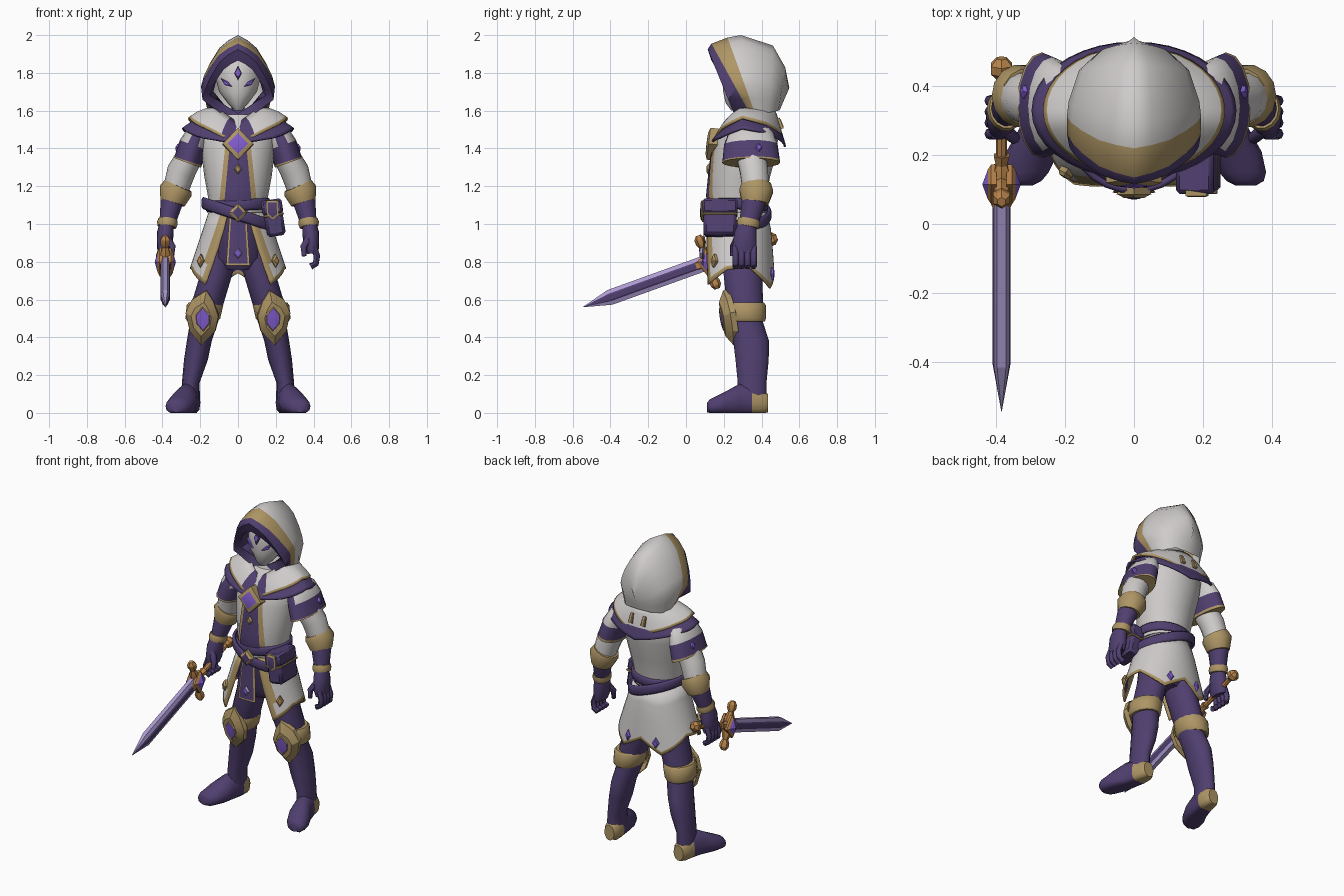
import bpy, bmesh, math
from mathutils import Matrix, Vector

cube = bpy.data.objects.get("Cube")
if cube:
    bpy.data.objects.remove(cube)

X, Y, Z = Vector((1, 0, 0)), Vector((0, 1, 0)), Vector((0, 0, 1))


def material(name, *rgb):
    m = bpy.data.materials.new(name)
    m.use_nodes = True
    m.diffuse_color = (*rgb, 1)
    m.node_tree.nodes["Principled BSDF"].inputs["Base Color"].default_value = (*rgb, 1)
    return m


WHITE = material("off white cloth", .62, .6, .59)
GOLD = material("tan gold trim", .42, .3, .13)
PURPLE = material("dark purple cloth", .08, .05, .16)
GEM = material("violet gem", .22, .11, .62)
LAVENDER = material("lavender steel", .42, .33, .64)
BRONZE = material("orange bronze", .48, .23, .07)


def grid(name, rows, mats, pick=lambda i, j: 0, wrap=False, caps=False, both=False, thick=0, angle=45):
    """Skin rows of points into a surface, optionally mirrored and thickened."""
    n, faces, index = len(rows[0]), [], []
    for i in range(len(rows) - 1):
        for j in range(n if wrap else n - 1):
            k = (j + 1) % n
            faces.append((i * n + j, i * n + k, (i + 1) * n + k, (i + 1) * n + j))
            index.append(pick(i, j))
    if caps:
        last = len(rows) - 1
        faces += [tuple(range(n)), tuple(range(last * n, last * n + n))]
        index += [pick(0, 0), pick(last - 1, 0)]
    me = bpy.data.meshes.new(name)
    me.from_pydata([tuple(p) for r in rows for p in r], [], faces)
    for m in mats:
        me.materials.append(m)
    for p, i in zip(me.polygons, index):
        p.material_index = i
    bm = bmesh.new()
    bm.from_mesh(me)
    bmesh.ops.remove_doubles(bm, verts=bm.verts, dist=.0002)
    bmesh.ops.recalc_face_normals(bm, faces=bm.faces)
    bm.to_mesh(me)
    bm.free()
    me.shade_smooth()
    me.set_sharp_from_angle(angle=math.radians(angle))
    ob = bpy.data.objects.new(name, me)
    bpy.context.collection.objects.link(ob)
    if both:
        ob.modifiers.new("Mirror", "MIRROR")
    if thick:
        s = ob.modifiers.new("Solidify", "SOLIDIFY")
        s.thickness, s.offset = thick, -1
        s.material_offset = s.material_offset_rim = 2
    return ob


def tube(name, rings, mats, sides=14, axis=None, ref=Y, **options):
    """Elliptical rings (x, y, z, half width, half depth) along a path."""
    centres, rows = [Vector(r[:3]) for r in rings], []
    for i, (c, ring) in enumerate(zip(centres, rings)):
        t = axis or (centres[min(i + 1, len(rings) - 1)] - centres[max(i - 1, 0)]).normalized()
        v = (ref - t * ref.dot(t)).normalized()
        u = v.cross(t)
        row = []
        for j in range(sides):
            a = math.tau * j / sides
            p = c + u * ring[3] * math.cos(a) + v * ring[4] * math.sin(a)
            p.z = max(p.z, 0)
            row.append(p)
        rows.append(row)
    return grid(name, rows, mats, wrap=True, caps=True, **options)


def plate(name, outline, at, normal, mats, depth=.01, inner=.62, peak=.012, back=.015, both=False):
    """Framed jewel: an outline with a bevelled frame and a raised centre."""
    n = Vector(normal).normalized()
    up = (Z - n * n.z).normalized()
    right = up.cross(n)
    rows = [[Vector(at) + (right * x + up * z) * s + n * d for x, z in outline]
            for s, d in ((1, -back), (1, 0), (inner, depth), (0, peak))]
    return grid(name, rows, mats, lambda i, j: int(i > 1), wrap=True, both=both, angle=25)


def diamond(w, h):
    return [(0, h), (w, 0), (0, -h), (-w, 0)]


def table(points, x):
    for (a, p), (b, q) in zip(points, points[1:]):
        if x <= b:
            return p + (q - p) * (x - a) / (b - a)
    return points[-1][1]


def panel(name, profile, top, bottom, mat, lift):
    """Thin plate hugging the front of a profile of (z, centre y, half width, half depth)."""
    rows = []
    for i in range(9):
        z, w = (a + (b - a) * i / 8 for a, b in zip(top, bottom))
        cy, rx, ry = (table([(r[0], r[k]) for r in profile], z) for k in (1, 2, 3))
        xs = [w * (j / 4 - 1) for j in range(9)]
        rows.append([(x, cy - ry * math.sqrt(1 - (x / rx) ** 2) - lift, z) for x in xs])
    grid(name, rows, [mat])


# Torso with the front panel
TORSO = [(1.05, .27, .15, .14), (1.15, .27, .16, .155), (1.25, .285, .178, .16),
         (1.38, .31, .195, .17), (1.48, .33, .2, .16), (1.58, .35, .11, .1)]
tube("tunic", [(0, cy, z, a, b) for z, cy, a, b in TORSO], [WHITE], 20, Z)
panel("chest_trim", TORSO, (1.44, .065), (1.11, .1), GOLD, .004)
panel("chest_panel", TORSO, (1.44, .042), (1.11, .073), PURPLE, .009)
plate("chest_gem", diamond(.082, .085), (0, .12, 1.425), (0, -1, .12), [GOLD, GEM], inner=.66, back=.05)
plate("small_chest_gem", diamond(.02, .03), (0, .12, 1.29), (0, -1, 0), [GOLD, GOLD])


# Shoulder mantle over a purple under-layer, with a purple V at the throat
def mantle(name, width, depth, hem, drop, mats):
    neck = [(0, 1.54), (60, 1.62), (180, 1.61)]
    rows = []
    for t in (0, .35, .7, .92, 1):
        row = []
        for a in range(0, 181, 10):
            s, c = math.sin(math.radians(a)), math.cos(math.radians(a))
            inner = Vector((.12 * s, .35 - .12 * c, table(neck, a) - drop))
            outer = Vector((width * s, .33 - depth * c, table(hem, a)))
            row.append(inner.lerp(outer, t) + Z * .06 * t * (1 - t))
        rows.append(row)
    grid(name, rows, mats, lambda i, j: 1 if i == 3 else 2 * int(j < 2), both=True, thick=.012)


TRIMMED = [WHITE, GOLD, PURPLE, GOLD]
mantle("shoulder_mantle", .265, .188, [(0, 1.42), (35, 1.5), (80, 1.565), (120, 1.53), (180, 1.44)], 0, TRIMMED)
mantle("under_mantle", .298, .2, [(0, 1.43), (40, 1.46), (80, 1.51), (120, 1.485), (180, 1.41)], .03, [PURPLE])
plate("mantle_marks", [(-.01, .03), (.01, .03), (.014, -.03), (-.014, -.03)], (.045, .505, 1.535),
      (0, 1, .4), [GOLD, GOLD], depth=.004, peak=.004, both=True)

# Hood: arcs running from the lining to the back of the head, the rim closing at the throat
HOOD = [(.13, .3, 1.9, .32, 1.6, .6), (.147, .135, 1.865, .3, 1.585, 0), (.188, .115, 1.925, .28, 1.52, 0),
        (.195, .135, 1.955, .33, 1.6, .75), (.195, .22, 1.987, .36, 1.6, .8), (.19, .29, 2, .39, 1.6, .85),
        (.16, .46, 1.945, .44, 1.59, .85), (.1, .525, 1.83, .49, 1.6, .9), (0, .547, 1.72, .495, 1.6, 0)]
arcs = []
for w, ay, az, by, bz, foot in HOOD:
    shape = ((0, 0), (.27, .07), (.52, .17), (.78, .37), (.93, .53), (1, .66), (.5 + foot / 2, .83), (foot, 1))
    arcs.append([(w * x, ay + (by - ay) * t, az + (bz - az) * t) for x, t in shape])
grid("hood", arcs, [PURPLE, GOLD, WHITE], lambda i, j: 0 if i < 3 else 1 if i == 3 else 2, both=True, angle=50)

# Mask
tube("mask", [(0, .28, 1.6, .02, .04), (0, .29, 1.64, .055, .08), (0, .305, 1.7, .1, .108),
              (0, .31, 1.78, .12, .115), (0, .31, 1.86, .11, .1), (0, .31, 1.92, .05, .05)], [WHITE], 16, Z)
plate("eyes", [(-.03, -.018), (-.005, .008), (.034, .024), (.01, -.01)], (.06, .206, 1.745), (.45, -1, 0),
      [GEM, GEM], depth=.004, peak=.005, both=True)
plate("forehead_gem", diamond(.019, .04), (0, .19, 1.8), (0, -1, .1), [PURPLE, GEM], depth=.005, peak=.007)

# Arms
tube("sleeves", [(.2, .34, 1.48, .06, .085), (.255, .345, 1.36, .07, .08), (.3, .36, 1.28, .076, .076),
                 (.33, .37, 1.18, .068, .072)], [WHITE], both=True)
tube("shoulder_caps", [(.18, .34, 1.52, .03, .08), (.213, .343, 1.48, .06, .12), (.238, .343, 1.42, .074, .142),
                       (.264, .345, 1.335, .076, .152), (.268, .345, 1.324, .077, .154)], [WHITE, PURPLE, GOLD],
     16, pick=lambda i, j: 1 if i == 1 and j in (11, 12) else max(0, i - 1), both=True)
plate("shoulder_gems", diamond(.02, .024), (.318, .385, 1.405), (1, .25, .35), [GEM, GEM], both=True)
tube("forearms", [(.335, .37, 1.2, .06, .065), (.35, .36, 1.12, .06, .065), (.375, .33, 1, .042, .05)],
     [PURPLE], both=True)
tube("elbow_cuffs", [(.316, .37, 1.205, .076, .082), (.33, .372, 1.175, .088, .092), (.347, .365, 1.11, .066, .072)],
     [GOLD], both=True)
tube("wrist_bands", [(.371, .335, 1.025, .05, .058), (.374, .331, 1.005, .055, .063),
                     (.377, .327, .985, .05, .058)], [GOLD], both=True)
tube("palms", [(.378, .325, 1, .038, .048), (.385, .315, .95, .045, .06), (.39, .31, .88, .04, .066),
               (.395, .31, .845, .03, .06)], [PURPLE], both=True)
for k, label in enumerate(("index", "middle", "ring", "little")):
    y = .262 + .032 * k
    path = ((.4, .88), (.418, .83), (.412, .79), (.385, .775))
    tube(label + "_fingers", [(x, y, z, .017, .017) for x, z in path], [PURPLE], 8, both=True)
tube("thumbs", [(.378, .275, .93, .02, .02), (.348, .25, .88, .018, .018), (.35, .245, .83, .012, .012)],
     [PURPLE], 8, both=True)

# Skirt with a zigzag hem, open at the front
HEM = [(0, .68), (.25, .76), (.5, .77), (.8, .66), (1, .74)]
skirt = []
for t in (0, .25, .5, .75, .94, 1):
    row = []
    for j in range(21):
        z = 1.06 + t * (table(HEM, j / 20) - 1.06)
        flare, edge = (1.06 - z) / .3, 20 + 18 * t
        a = math.radians(edge + (180 - edge) * j / 20)
        depth = .157 + .038 * math.sqrt(flare)
        row.append(((.157 + .1 * flare) * math.sin(a), .272 - depth * math.cos(a), z))
    skirt.append(row)
grid("skirt", skirt, TRIMMED, lambda i, j: int(i == 4 or j == 0 or (i < 3 and j == 1)), both=True, thick=.01)
plate("front_skirt_gems", diamond(.022, .036), (.2, .146, .805), (.6, -1, .1), [GOLD, BRONZE], both=True)
plate("back_skirt_gems", diamond(.022, .036), (.1, .456, .735), (.3, 1, 0), [GEM, GEM], both=True)
tube("shorts", [(0, .28, .76, .09, .08), (0, .28, .82, .15, .12), (0, .27, 1.1, .14, .13)], [PURPLE], axis=Z)
APRON = [(.75, .27, .3, .185), (1.1, .27, .2, .16)]
panel("tabard_trim", APRON, (1.06, .045), (.78, .063), GOLD, 0)
panel("tabard", APRON, (1.06, .035), (.792, .051), PURPLE, .005)
plate("tabard_gem", diamond(.024, .03), (0, .083, .845), (0, -1, 0), [LAVENDER, GEM], inner=.75)


# Crossed belts and buckle
def belt(name, z, slope, height, rx, ry):
    rows = []
    for k, swell in ((-1, 0), (-.6, .008), (.6, .008), (1, 0)):
        ring = [math.tau * j / 28 for j in range(28)]
        rows.append([((rx + swell) * math.cos(a), .27 + (ry + swell) * math.sin(a),
                      z + k * height / 2 + slope * rx * math.cos(a)) for a in ring])
    grid(name, rows, [PURPLE], wrap=True, thick=.015)


belt("waist_belt", 1.1, .05, .06, .163, .155)
belt("slung_belt", 1.05, -.33, .065, .185, .174)
plate("buckle", diamond(.048, .05), (0, .086, 1.06), (0, -1, 0), [GOLD, PURPLE], back=.02)


# Pouch, leaning outward towards its foot
def pouch_part(name, lift, size, mat, bevel):
    lean = Matrix.Rotation(math.radians(-9), 3, "Y")
    corners = ((-1, -1), (1, -1), (1, 1), (-1, 1))
    rows = [[Vector((.19, .18, 1.03)) + lean @ Vector((a * size[0], b * size[1], lift + k * size[2])) / 2
             for a, b in corners] for k in (-1, 1)]
    grid(name, rows, [mat], wrap=True, caps=True).modifiers.new("Bevel", "BEVEL").width = bevel


pouch_part("pouch", 0, (.1, .175, .19), PURPLE, .015)
pouch_part("pouch_trim", .035, (.112, .186, .012), GOLD, .003)
pouch_part("pouch_flap", .12, (.11, .186, .08), PURPLE, .012)
tag = [(-.03, .05), (.03, .05), (.036, -.03), (.005, -.055), (-.026, -.03)]
plate("pouch_tag", tag, (.18, .082, 1.075), (0, -1, 0), [GOLD, PURPLE], depth=.004, inner=.75, peak=.004)

# Legs, knee guards and boots
tube("legs", [(.08, .3, .95, .08, .11), (.11, .3, .75, .085, .105), (.155, .31, .6, .085, .1),
              (.18, .32, .48, .074, .09), (.205, .345, .38, .066, .097), (.223, .35, .28, .063, .09),
              (.25, .35, .16, .047, .078), (.252, .35, .07, .05, .08)], [PURPLE], axis=Z, both=True)
tube("knee_bands", [(.172, .315, .585, .088, .1), (.175, .316, .57, .097, .11), (.186, .318, .5, .092, .108),
                    (.188, .32, .485, .08, .1)], [GOLD], axis=Z, both=True)
shield = [(-.025, .15), (.055, .1), (.09, .03), (.07, -.07), (.01, -.145), (-.065, -.07), (-.085, .01), (-.06, .09)]
plate("knee_guards", shield, (.188, .226, .5), (.15, -1, -.18), [GOLD, GOLD], depth=.034, peak=.038,
      back=.03, both=True)
plate("knee_gems", [(0, .07), (.04, .025), (.038, -.025), (0, -.07), (-.038, -.025), (-.04, .025)],
      (.185, .193, .497), (.15, -1, -.18), [GOLD, GEM], depth=.008, inner=.85, back=.02, both=True)
tube("boots", [(.25, .435, .05, .035, .05), (.25, .41, .05, .05, .068), (.255, .35, .055, .056, .09),
               (.272, .28, .055, .06, .1), (.295, .21, .045, .076, .07), (.316, .15, .035, .068, .05),
               (.323, .125, .03, .054, .042), (.325, .112, .028, .03, .026)], [GOLD, PURPLE], axis=-Y, ref=Z,
     pick=lambda i, j: int(i > 1), both=True)

# Sword in the right hand
hub = Vector((-.385, .115, .798))
along = Vector((0, -.941, -.339))
across = X.cross(along)
quarter = [(.013, 1), (.021, .5), (.026, .3)]
section = quarter + [(x, -h) for x, h in quarter[::-1]]
section += [(-x, -h) for x, h in section]
grid("blade", [[hub + along * d + (X * x + across * .041 * h) * s for x, h in section]
               for d, s in ((.03, 1), (.55, 1), (.702, .02))],
     [LAVENDER, PURPLE], lambda i, j: int(j % 6 in (1, 2, 3)), wrap=True, caps=True, angle=10)


def fitting(name, direction, stations, sides=6):
    tube(name, [(*(hub + direction * d), r, r) for d, r in stations], [BRONZE], sides, direction, X, angle=25)


half = [(.15, .014), (.13, .028), (.105, .028), (.085, .018), (.045, .03)]
fitting("crossguard", across, [(-d, r) for d, r in half] + half[::-1])
fitting("guard_collar", along, [(-.09, .026), (-.06, .018), (-.02, .033), (.06, .033), (.085, .02)])
fitting("grip", -along, [(0, .017), (.36, .015)], 8)
fitting("pommel", -along, [(.325, .015), (.345, .035), (.37, .035), (.39, .016)])
for side, label in ((1, "inner"), (-1, "outer")):
    plate(label + "_guard_gem", diamond(.058, .075), hub + X * side * .03, (side, 0, 0), [BRONZE, GEM],
          inner=.74, peak=.026)
